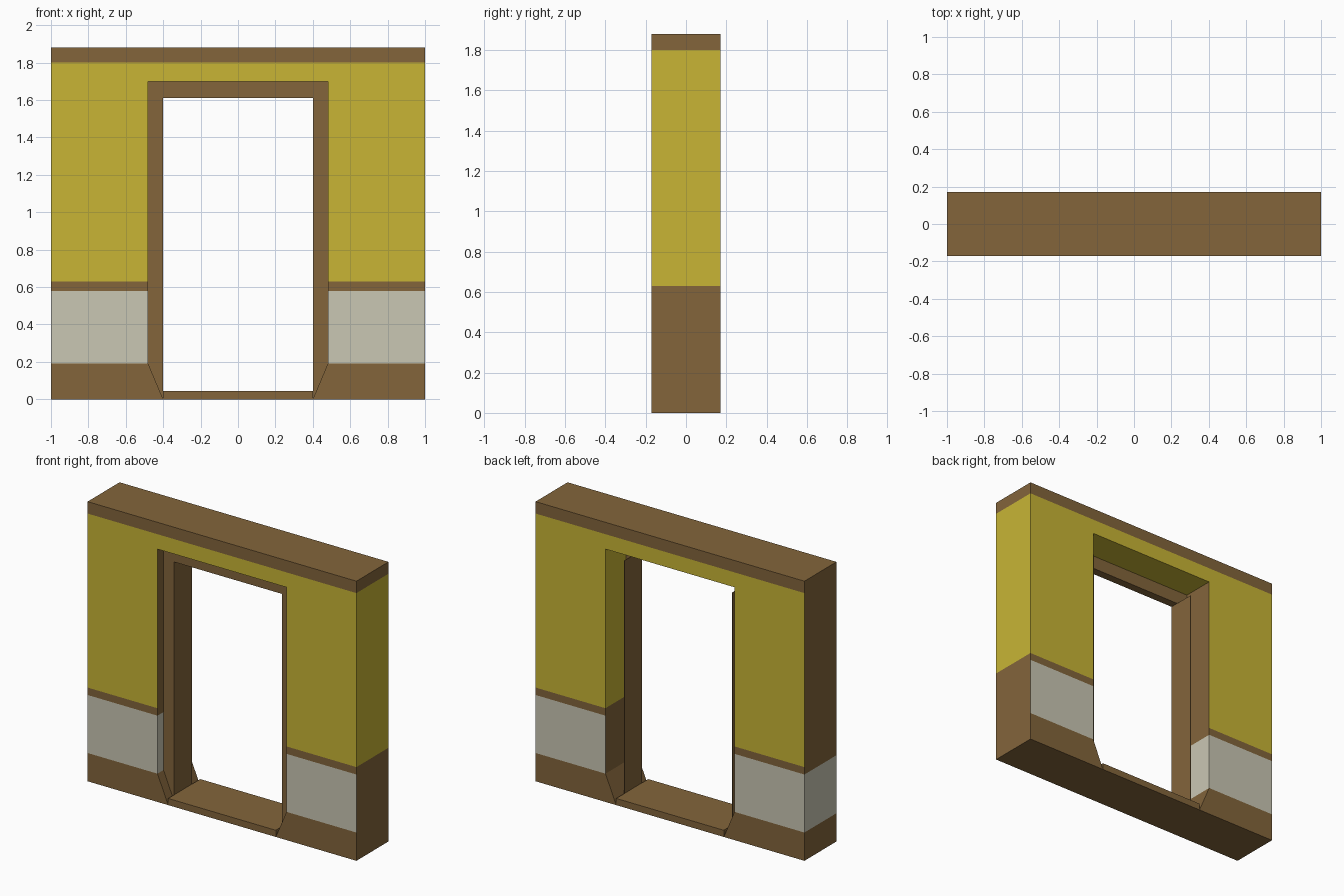
import bpy, bmesh

if "Cube" in bpy.data.objects:
    bpy.data.objects.remove(bpy.data.objects["Cube"])


def material(name, rgb):
    m = bpy.data.materials.new(name)
    lin = [((c / 255 + 0.055) / 1.055) ** 2.4 for c in rgb]
    m.diffuse_color = (*lin, 1)
    m.use_nodes = True
    m.node_tree.nodes["Principled BSDF"].inputs["Base Color"].default_value = m.diffuse_color
    return m


BROWN, YELLOW, CREAM = 0, 1, 2
MATS = [material("brown_wood", (131, 101, 59)),
        material("yellow_plaster", (200, 181, 53)),
        material("cream_panel", (202, 199, 180))]

DEPTH = 0.17          # half thickness of the wall
JAMB_X, LINTEL_Z = 0.40, 1.61
OPEN_X, OPEN_Z = 0.48, 1.70
FRAME_Y0, FRAME_Y1, FIN_Y = -0.106, -0.05, 0.083


def make_object(name, bm):
    me = bpy.data.meshes.new(name)
    bm.to_mesh(me)
    bm.free()
    for m in MATS:
        me.materials.append(m)
    ob = bpy.data.objects.new(name, me)
    bpy.context.collection.objects.link(ob)
    return ob


def box(name, x, y, z):
    bm = bmesh.new()
    bmesh.ops.create_cube(bm, size=1)
    for v in bm.verts:
        v.co = [r[0] + (c + 0.5) * (r[1] - r[0]) for c, r in zip(v.co, (x, y, z))]
    return make_object(name, bm)


# Wall: half outline mirrored, extruded through the thickness
half = [(1, 1.88), (1, 0), (JAMB_X, 0), (OPEN_X, 0.19), (OPEN_X, OPEN_Z)]
outline = half + [(-x, z) for x, z in reversed(half)]
bm = bmesh.new()
face = bm.faces.new([bm.verts.new((x, -DEPTH, z)) for x, z in outline])
ext = bmesh.ops.extrude_face_region(bm, geom=[face])
for v in ext["geom"]:
    if isinstance(v, bmesh.types.BMVert):
        v.co.y = DEPTH
bmesh.ops.triangulate(bm, faces=bm.faces[:])

# Cut the colour bands
for z in (0.19, 0.58, 0.63, 1.80):
    bmesh.ops.bisect_plane(bm, geom=bm.verts[:] + bm.edges[:] + bm.faces[:],
                           plane_co=(0, 0, z), plane_no=(0, 0, 1))
bmesh.ops.recalc_face_normals(bm, faces=bm.faces[:])
bm.normal_update()


def wall_colour(f):
    c, n = f.calc_center_median(), f.normal
    if abs(n.y) > 0.5:                       # front and back bands
        if 0.63 < c.z < 1.80:
            return YELLOW
        return CREAM if 0.19 < c.z < 0.58 else BROWN
    if n.z < -0.5:                           # head of the opening, underside
        return YELLOW if c.z > 1 else BROWN
    if abs(n.x) > 0.98:                      # ends and reveals
        if c.x > 0:
            return YELLOW if 0.63 < c.z < 1.80 else BROWN
        return CREAM if 0.19 < c.z < 0.58 else BROWN
    return BROWN


for f in bm.faces:
    f.material_index = wall_colour(f)
make_object("wall", bm)

# Recessed door frame: jambs with a thin deep lining, plus lintel and sill
for side, s in (("left", -1), ("right", 1)):
    box("jamb_" + side, sorted((s * JAMB_X, s * OPEN_X)), (FRAME_Y0, FRAME_Y1), (0, OPEN_Z))
    box("jamb_lining_" + side, sorted((s * JAMB_X, s * (JAMB_X + 0.004))),
        (FRAME_Y1, FIN_Y), (0, LINTEL_Z))
box("lintel", (-JAMB_X, JAMB_X), (FRAME_Y0, FRAME_Y1), (LINTEL_Z, OPEN_Z))
box("sill", (-JAMB_X, JAMB_X), (-DEPTH, DEPTH), (0, 0.045))
